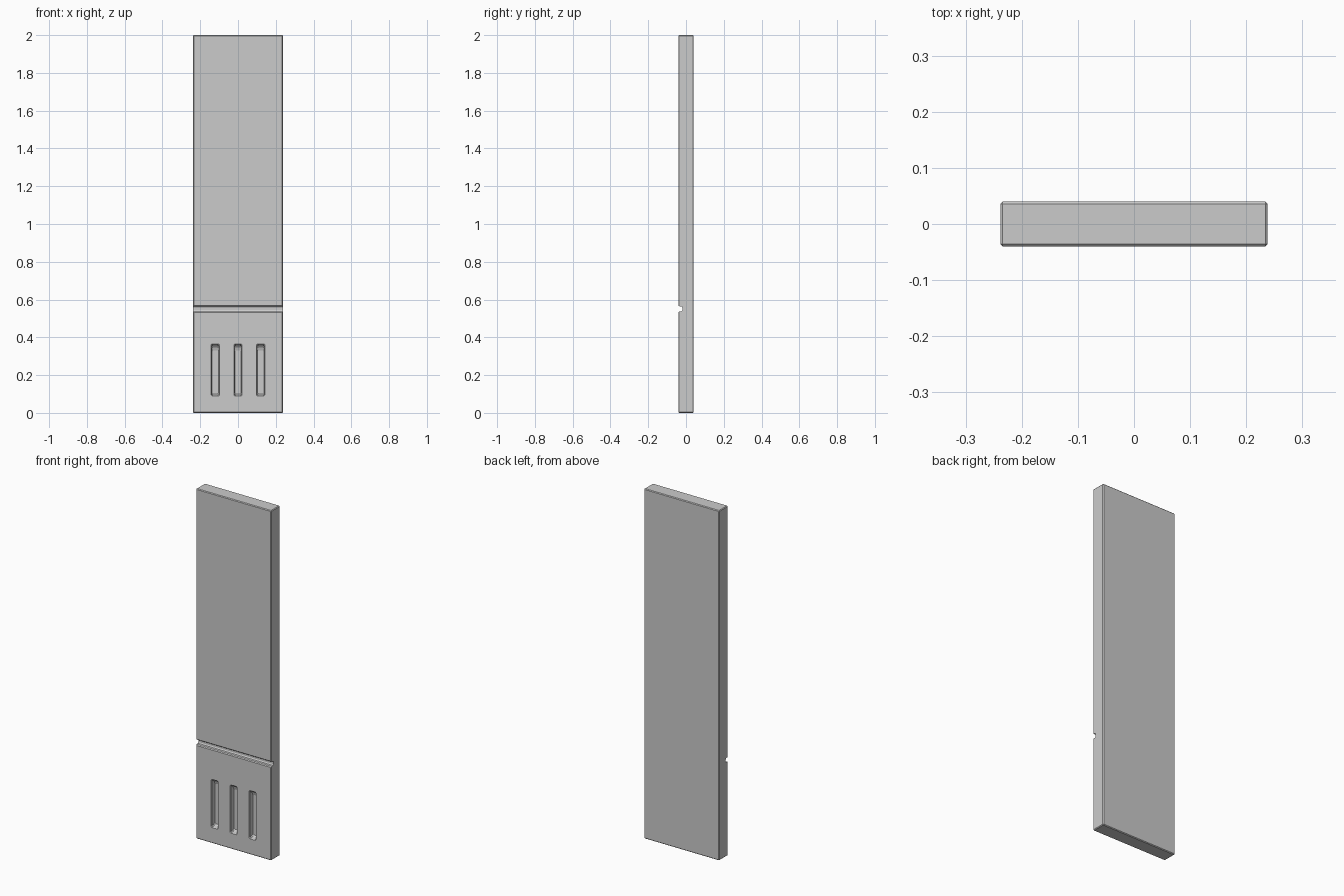
import bpy, bmesh

if "Cube" in bpy.data.objects:
    bpy.data.objects.remove(bpy.data.objects["Cube"])


def loft(name, rings):
    """Closed solid through a list of equal-length point rings."""
    bm = bmesh.new()
    rows = [[bm.verts.new(p) for p in ring] for ring in rings]
    n = len(rows[0])
    for a, b in zip(rows, rows[1:]):
        for i in range(n):
            j = (i + 1) % n
            bm.faces.new((a[i], a[j], b[j], b[i]))
    bm.faces.new(rows[0])
    bm.faces.new(rows[-1])
    bmesh.ops.recalc_face_normals(bm, faces=bm.faces[:])
    mesh = bpy.data.meshes.new(name)
    bm.to_mesh(mesh)
    bm.free()
    ob = bpy.data.objects.new(name, mesh)
    bpy.context.collection.objects.link(ob)
    return ob


def cut(target, cutter):
    mod = target.modifiers.new("cut", 'BOOLEAN')
    mod.operation = 'DIFFERENCE'
    mod.solver = 'EXACT'
    mod.object = cutter
    bpy.context.view_layer.objects.active = target
    bpy.ops.object.modifier_apply(modifier=mod.name)
    bpy.data.objects.remove(cutter)


# Panel with small chamfers on every edge
bpy.ops.mesh.primitive_cube_add(size=1, location=(0, 0, 1))
panel = bpy.context.object
panel.name = "door_panel"
panel.scale = (0.476, 0.08, 2)
bpy.ops.object.transform_apply(location=True, rotation=False, scale=True)
bevel = panel.modifiers.new("bevel", 'BEVEL')
bevel.width = 0.004
bevel.segments = 1
bpy.ops.object.modifier_apply(modifier=bevel.name)

# Horizontal groove across the front, with chamfered lips and rounded floor
groove = [(-0.043, 0.530), (-0.035, 0.537), (-0.023, 0.538), (-0.019, 0.544),
          (-0.019, 0.557), (-0.023, 0.563), (-0.035, 0.564), (-0.043, 0.571)]
cut(panel, loft("groove_cutter", [[(x, y, z) for y, z in groove] for x in (-0.3, 0.3)]))

# Three blind slots: depth, half width, bottom, top (top slopes back in a curve)
levels = [(-0.042, 0.024, 0.088, 0.367), (-0.036, 0.019, 0.092, 0.362),
          (-0.024, 0.019, 0.094, 0.356), (-0.015, 0.019, 0.097, 0.346),
          (-0.010, 0.017, 0.101, 0.330)]
for cx in (-0.12, 0, 0.12):
    rings = []
    for y, w, lo, hi in levels:
        c = 0.005  # clipped corners
        rings.append([(cx - w + c, y, lo), (cx + w - c, y, lo), (cx + w, y, lo + c),
                      (cx + w, y, hi - c), (cx + w - c, y, hi), (cx - w + c, y, hi),
                      (cx - w, y, hi - c), (cx - w, y, lo + c)])
    cut(panel, loft("slot_cutter", rings))
